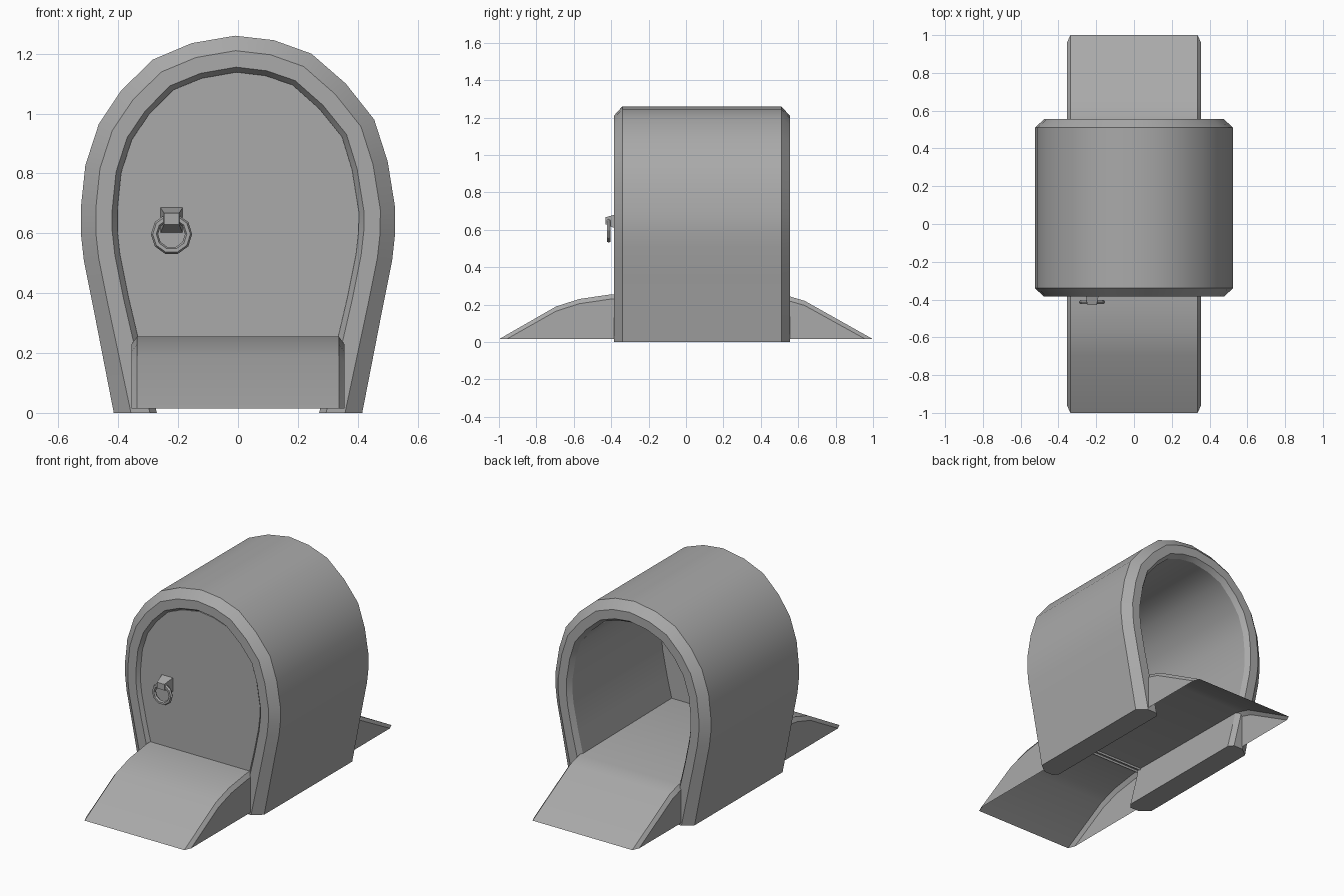
import bpy, bmesh, math
from mathutils import Vector

cube = bpy.data.objects.get("Cube")
if cube:
    bpy.data.objects.remove(cube)

grey = bpy.data.materials.new("plain_grey")
grey.use_nodes = True
colour = (0.4, 0.4, 0.4, 1)
grey.diffuse_color = colour
grey.node_tree.nodes["Principled BSDF"].inputs["Base Color"].default_value = colour


def finish(bm, name, angle=30):
    bmesh.ops.recalc_face_normals(bm, faces=bm.faces)
    mesh = bpy.data.meshes.new(name)
    bm.to_mesh(mesh)
    bm.free()
    obj = bpy.data.objects.new(name, mesh)
    bpy.context.collection.objects.link(obj)
    mesh.materials.append(grey)
    bpy.ops.object.select_all(action='DESELECT')
    obj.select_set(True)
    bpy.context.view_layer.objects.active = obj
    bpy.ops.object.shade_smooth_by_angle(angle=math.radians(angle))
    return obj


def skin(bm, rows, closed=False):
    """Join rows of points into a sheet of quads."""
    grid = [[bm.verts.new(p) for p in row] for row in rows]
    count = len(grid)
    for i in range(count if closed else count - 1):
        a, b = grid[i], grid[(i + 1) % count]
        for j in range(len(a) - 1):
            bm.faces.new((a[j], a[j + 1], b[j + 1], b[j]))
    return grid


# Hand-shaped arch outline, from the right foot over the top
arch = [Vector(p) for p in (
    (.415, 0), (.485, .36), (.515, .51), (.525, .6), (.525, .685), (.5, .84),
    (.455, .98), (.36, 1.1), (.245, 1.2), (.12, 1.245), (-.01, 1.26),
    (-.155, 1.235), (-.285, 1.18), (-.39, 1.077), (-.465, .965), (-.51, .827),
    (-.525, .685), (-.525, .6), (-.515, .51), (-.485, .36), (-.415, 0))]


def inset_arch(amount, y):
    row = []
    last = len(arch) - 1
    for i, p in enumerate(arch):
        if i in (0, last):
            x = p.x - math.copysign(amount * 1.15, p.x)
            row.append((x, y, 0))
        else:
            t = (arch[i + 1] - arch[i - 1]).normalized()
            row.append((p.x - t.y * amount, y, p.y + t.x * amount))
    return row


# Arched shell with bevelled rims at both ends
section = [(0, -.34), (0, .51), (.05, .555), (.105, .555), (.125, .525),
           (.125, -.355), (.105, -.385), (.05, -.385)]
bm = bmesh.new()
grid = skin(bm, [inset_arch(a, y) for a, y in section], closed=True)
for end in (0, -1):
    bm.faces.new([row[end] for row in grid])
finish(bm, "arched_shell")

# Door panel, ending at the floor
bm = bmesh.new()
door = bm.faces.new([bm.verts.new(p) for p in inset_arch(.122, -.365)])
extruded = bmesh.ops.extrude_face_region(bm, geom=[door])["geom"]
bmesh.ops.translate(bm, vec=(0, .03, 0),
                    verts=[g for g in extruded if isinstance(g, bmesh.types.BMVert)])
bmesh.ops.bisect_plane(bm, geom=bm.verts[:] + bm.edges[:] + bm.faces[:],
                       plane_co=(0, 0, .24), plane_no=(0, 0, -1), clear_outer=True)
finish(bm, "door")

# Hollow floor with a ramp at each end and chamfered sides
path = [(-1, .015), (-.695, .19), (-.57, .23), (-.4, .255),
        (.55, .245), (.635, .22), (1, .015)]
bm = bmesh.new()
rows = []
for y, z in path:
    side_y = max(-.96, min(.96, y))
    side_z = max(.015, z - .025)
    half = [(.355, side_y, .015), (.355, side_y, side_z), (.337, y, z)]
    rows.append(half + [(-x, b, c) for x, b, c in reversed(half)])
skin(bm, rows)
bmesh.ops.remove_doubles(bm, verts=bm.verts, dist=.0005)
bmesh.ops.dissolve_degenerate(bm, edges=bm.edges, dist=.0005)
finish(bm, "ramp_floor")

# Tapered handle bracket
bm = bmesh.new()
rows = []
for y, w, low, high in ((-.36, .038, .6, .687), (-.43, .025, .63, .667)):
    rows.append([(-.222 + sx * w, y, z) for sx, z in
                 ((-1, low), (1, low), (1, high), (-1, high), (-1, low))])
grid = skin(bm, rows)
bm.faces.new(grid[1][:4])
bmesh.ops.remove_doubles(bm, verts=bm.verts, dist=.0005)
finish(bm, "handle_bracket")

# Handle ring
bpy.ops.mesh.primitive_torus_add(major_segments=10, minor_segments=6,
                                 major_radius=.057, minor_radius=.012,
                                 location=(-.222, -.413, .597),
                                 rotation=(math.pi / 2, 0, 0))
ring = bpy.context.object
ring.name = "handle_ring"
ring.data.materials.append(grey)
